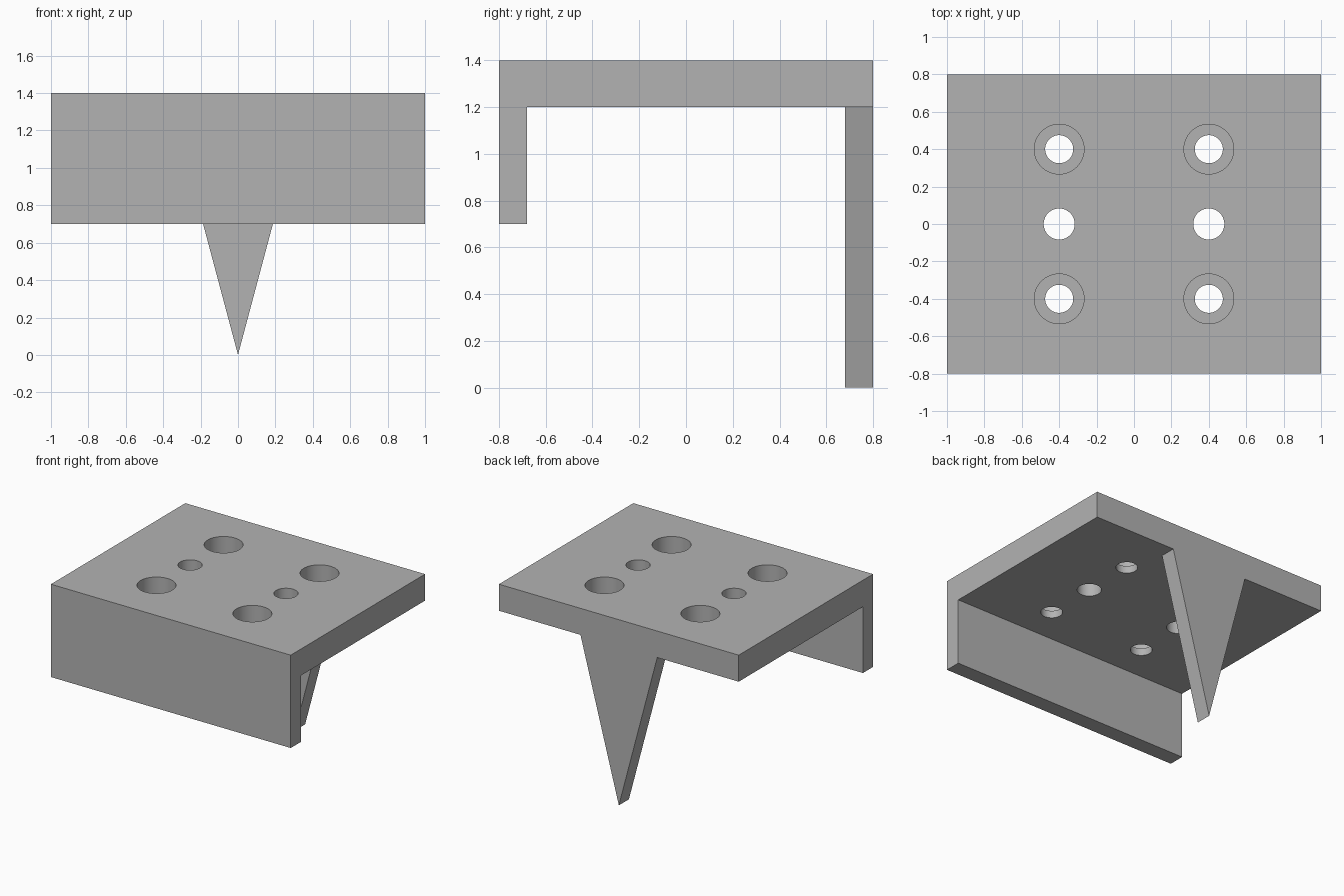
import bpy
import bmesh
import math

cube = bpy.data.objects.get("Cube")
if cube:
    bpy.data.objects.remove(cube, do_unlink=True)

grey = bpy.data.materials.new("plain grey")
grey.use_nodes = True
colour = (0.45, 0.45, 0.45, 1)
grey.diffuse_color = colour
grey.node_tree.nodes["Principled BSDF"].inputs["Base Color"].default_value = colour


def make_object(name, bm):
    bmesh.ops.recalc_face_normals(bm, faces=bm.faces)
    mesh = bpy.data.meshes.new(name)
    bm.to_mesh(mesh)
    bm.free()
    mesh.materials.append(grey)
    obj = bpy.data.objects.new(name, mesh)
    bpy.context.collection.objects.link(obj)
    return obj


def prism(name, points, offset):
    """Extrude a closed outline along an offset."""
    bm = bmesh.new()
    face = bm.faces.new([bm.verts.new(p) for p in points])
    top = bmesh.ops.extrude_face_region(bm, geom=[face])
    moved = [v for v in top["geom"] if isinstance(v, bmesh.types.BMVert)]
    bmesh.ops.translate(bm, vec=offset, verts=moved)
    return make_object(name, bm)


def drill(target, x, y, radius, low, high):
    """Cut a round vertical hole."""
    ring = [(x + radius * math.cos(math.tau * i / 64),
             y + radius * math.sin(math.tau * i / 64), low) for i in range(64)]
    cut(target, prism("hole_cutter", ring, (0, 0, high - low)), "DIFFERENCE")


def cut(target, tool, operation):
    mod = target.modifiers.new("cut", "BOOLEAN")
    mod.operation = operation
    mod.solver = "EXACT"
    mod.object = tool
    bpy.context.view_layer.objects.active = target
    bpy.ops.object.modifier_apply(modifier=mod.name)
    bpy.data.objects.remove(tool, do_unlink=True)


# Top plate with the front flange, one angled profile
TOP, UNDER = 1.4, 1.2
profile = [(-0.8, 0.7), (-0.68, 0.7), (-0.68, UNDER),
           (0.8, UNDER), (0.8, TOP), (-0.8, TOP)]
bracket = prism("bracket_plate", [(-1, y, z) for y, z in profile], (2, 0, 0))

# Pointed rear spike, merged with the plate
spike = prism("rear_spike", [(-0.32, 0.68, UNDER), (0.32, 0.68, UNDER), (0, 0.68, 0)],
              (0, 0.12, 0))
cut(bracket, spike, "UNION")

# Counterbored corner holes and plain middle holes
for x in (-0.4, 0.4):
    for y in (-0.4, 0.4):
        drill(bracket, x, y, 0.133, TOP - 0.145, TOP + 0.1)
        drill(bracket, x, y, 0.075, UNDER - 0.1, TOP)
    drill(bracket, x, 0, 0.083, UNDER - 0.1, TOP + 0.1)

# Smooth hole walls, crisp plate edges
bpy.ops.object.select_all(action="DESELECT")
bracket.select_set(True)
bpy.context.view_layer.objects.active = bracket
bpy.ops.object.shade_smooth_by_angle(angle=math.radians(30))
